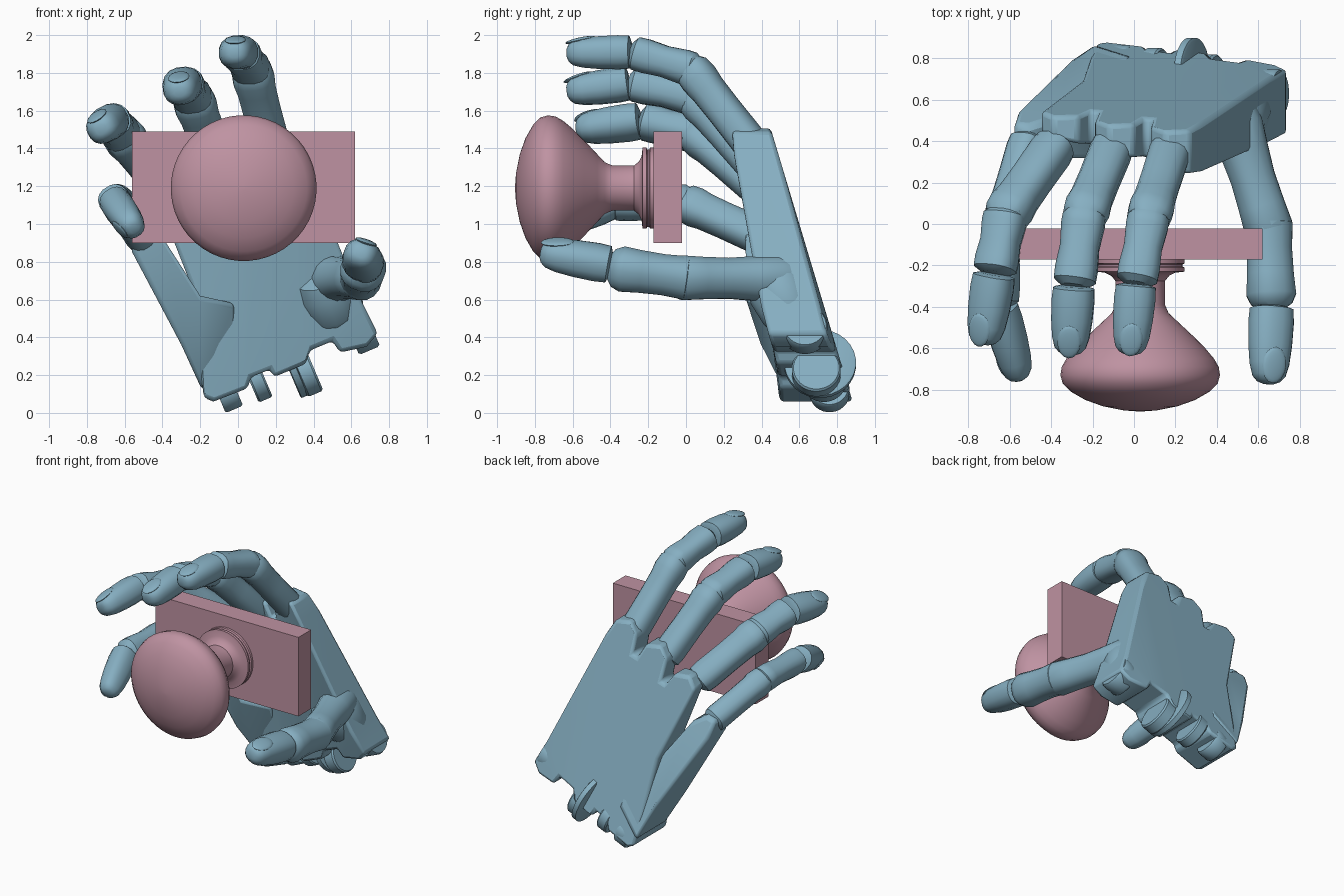
import bpy, bmesh, math
from mathutils import Vector as V

if "Cube" in bpy.data.objects:
    bpy.data.objects.remove(bpy.data.objects["Cube"])


def mat(name, c):
    m = bpy.data.materials.new(name)
    m.diffuse_color = (*c, 1)
    m.use_nodes = True
    m.node_tree.nodes["Principled BSDF"].inputs["Base Color"].default_value = m.diffuse_color
    return m


BLUE = mat("hand_blue", (0.24, 0.43, 0.54))
PINK = mat("knob_pink", (0.52, 0.29, 0.36))


def finish(name, bm, m, angle=35):
    bmesh.ops.recalc_face_normals(bm, faces=bm.faces)
    me = bpy.data.meshes.new(name)
    bm.to_mesh(me)
    bm.free()
    ob = bpy.data.objects.new(name, me)
    bpy.context.collection.objects.link(ob)
    me.materials.append(m)
    bpy.ops.object.select_all(action='DESELECT')
    ob.select_set(True)
    bpy.context.view_layer.objects.active = ob
    bpy.ops.object.shade_smooth_by_angle(angle=math.radians(angle))
    return ob


def tube(name, a, b, rings, hint=(0, 0, 1), n=16, power=1.0, flat=1.0, m=BLUE, angle=35):
    """Loft from a to b; rings are (fraction along, radius)."""
    a, b = V(a), V(b)
    t = (b - a).normalized()
    side = t.cross(V(hint)).normalized()
    up = side.cross(t)
    bm, loops = bmesh.new(), []
    for f, r in rings:
        c = a.lerp(b, f)
        loop = []
        for i in range(n):
            w = 2 * math.pi * (i + 0.5) / n
            x, y = math.cos(w), math.sin(w)
            x = math.copysign(abs(x) ** power, x)
            y = math.copysign(abs(y) ** power, y)
            loop.append(bm.verts.new(c + side * x * r + up * y * r * flat))
        loops.append(loop)
    for p, q in zip(loops, loops[1:]):
        for i in range(n):
            bm.faces.new((p[i], p[(i + 1) % n], q[(i + 1) % n], q[i]))
    bm.faces.new(loops[0])
    bm.faces.new(loops[-1])
    return finish(name, bm, m, angle)


def ball(name, c, r, stretch, axes):
    bm = bmesh.new()
    bmesh.ops.create_uvsphere(bm, u_segments=16, v_segments=10, radius=r)
    for v in bm.verts:
        v.co = V(c) + sum((axes[i] * v.co[i] * stretch[i] for i in range(3)), V())
    return finish(name, bm, BLUE)


def finger(name, knuckle, middle, end, tip, hint, r):
    tube(name + "_base", knuckle, middle,
         [(-.06, .6*r), (0, .95*r), (.1, r), (.5, .98*r), (.75, r), (.88, 1.08*r), (1.0, 1.02*r), (1.1, .6*r)],
         hint, power=.8, flat=.92)
    tube(name + "_middle", middle, end,
         [(-.15, .6*r), (0, r), (.12, 1.02*r), (.45, .92*r), (.75, 1.0*r), (.92, .98*r), (1.0, .6*r)],
         hint, power=.8, flat=.9)
    fingertip(name, end, tip, hint, r)


def fingertip(name, end, tip, hint, r):
    tube(name + "_tip", end, tip,
         [(.0, .65*r), (.03, .96*r), (.2, r), (.5, .96*r), (.75, .87*r), (.9, .73*r), (.97, .52*r), (1, .28*r)],
         hint, power=.85, flat=.9)
    end, tip = V(end), V(tip)
    t = (tip - end).normalized()
    s = t.cross(V(hint)).normalized()
    u = s.cross(t)
    t = (t - u * .2).normalized()
    u = s.cross(t)
    ball(name + "_nail", end.lerp(tip, .75) + u * .68 * r, r, (.8, .55, .14), (t, s, u))


# Door knob on its backplate
bm = bmesh.new()
bmesh.ops.create_cube(bm, size=1)
for v in bm.verts:
    v.co = V((.03 + v.co.x * 1.18, -.097 + v.co.y * .15, 1.195 + v.co.z * .59))
finish("backplate", bm, PINK)
profile = [(.16, .215), (.19, .215), (.195, .205), (.205, .205), (.21, .215), (.23, .215), (.235, .17), (.25, .14),
           (.275, .12), (.39, .12), (.43, .137), (.47, .18), (.54, .255), (.6, .315), (.65, .357), (.69, .38),
           (.73, .386), (.77, .375), (.81, .335), (.85, .265), (.88, .18), (.9, .08), (.905, .01)]
tube("door_knob", (.03, 0, 1.19), (.03, -1, 1.19), profile, n=48, m=PINK)


# Palm plates: outline in x, z with a slanting back and front
def slab(name, outline, back, front, bevel):
    bm = bmesh.new()
    f = [bm.verts.new((x, front(x, z), z)) for x, z in outline]
    b = [bm.verts.new((x, back(x, z), z)) for x, z in outline]
    bm.faces.new(f)
    bm.faces.new(b)
    n = len(f)
    for i in range(n):
        bm.faces.new((f[i], f[(i + 1) % n], b[(i + 1) % n], b[i]))
    bmesh.ops.triangulate(bm, faces=[g for g in bm.faces if len(g.verts) > 4])
    ob = finish(name, bm, BLUE, 40)
    mod = ob.modifiers.new("round", 'BEVEL')
    mod.width, mod.segments, mod.limit_method = bevel, 2, 'ANGLE'
    mod.angle_limit = math.radians(45)


palm = [(-.18, .08), (-.13, .06), (.05, .13), (.07, .19), (.17, .23), (.19, .19), (.36, .26), (.38, .33), (.5, .38),
        (.54, .32), (.68, .35), (.74, .42), (.66, .58), (.33, 1.38), (.27, 1.49), (.15, 1.51), (.08, 1.43),
        (.09, 1.3), (.05, 1.29), (0, 1.39), (-.12, 1.41), (-.19, 1.33), (-.17, 1.18), (-.21, 1.17), (-.27, 1.26),
        (-.39, 1.27), (-.45, 1.19), (-.25, .68), (-.21, .3)]
slab("palm", palm, lambda x, z: .9 - .3 * z - .03 * max(0, x - .5) / .24,
     lambda x, z: .53 - .2 * z - .2 * (x - .3) * (z - .3), .02)

# Outer hand bone carrying the little finger, nearly flush with the back of the palm
outer = [(-.19, .12), (-.02, .3), (-.02, .58), (-.2, .62), (-.4, .93), (-.5, .99), (-.58, .97), (-.56, .85), (-.3, .36)]
slab("outer_palm_bone", outer, lambda x, z: min(1.0 - .53 * z, .91 - .3 * z),
     lambda x, z: max(.58 - .52 * z, .31) + max(0, x + .1) * 1.2, .025)

# Thumb mount
tube("thumb_mount", (.54, .60, .45), (.44, .45, .74),
     [(-.1, .05), (0, .11), (.3, .16), (.7, .17), (.95, .15), (1.08, .07)])

# Fingers
finger("index_finger", (.18, .37, 1.39), (.07, .03, 1.82), (.01, -.29, 1.91), (-.02, -.63, 1.905), (0, .1, 1), .102)
finger("middle_finger", (-.1, .38, 1.29), (-.24, .04, 1.67), (-.29, -.3, 1.745), (-.31, -.63, 1.70), (-.1, .1, 1), .104)
finger("ring_finger", (-.38, .38, 1.19), (-.62, .04, 1.48), (-.675, -.24, 1.545), (-.725, -.58, 1.5), (-.5, .1, 1), .105)
finger("little_finger", (-.51, .4, .93), (-.63, .0, 1.11), (-.65, -.4, 1.115), (-.55, -.75, .975), (-.8, 0, -.5), .096)

# Thumb
H = (.35, 0, 1)
tube("thumb_base", (.48, .52, .71), (.65, -.02, .715),
     [(-.12, .07), (-.05, .115), (.08, .13), (.3, .118), (.55, .108), (.8, .112), (1, .118), (1.08, .1)], H, power=.9)
tube("thumb_middle", (.65, .0, .715), (.665, -.4, .77),
     [(-.08, .08), (0, .115), (.3, .108), (.6, .112), (.85, .12), (.96, .1), (1.03, .06)], H, power=.88)
fingertip("thumb", (.665, -.4, .785), (.65, -.77, .85), H, .11)

# Wrist hinge lugs and thin disc, all on one cross axis
axis = V((.92, 0, .39))
for name, c, r, w in [("wrist_lug_outer", (-.06, .76, .115), .105, .1), ("wrist_lug_mid", (.1, .73, .18), .12, .08),
                      ("wrist_disc", (.28, .71, .26), .19, .045), ("wrist_lug_inner", (.36, .69, .22), .13, .09),
                      ("wrist_lug_thumb", (.65, .63, .44), .12, .12)]:
    c = V(c)
    tube(name, c - axis * w / 2, c + axis * w / 2, [(0, .93 * r), (.12, r), (.88, r), (1, .93 * r)], (0, 1, 0), n=28)
